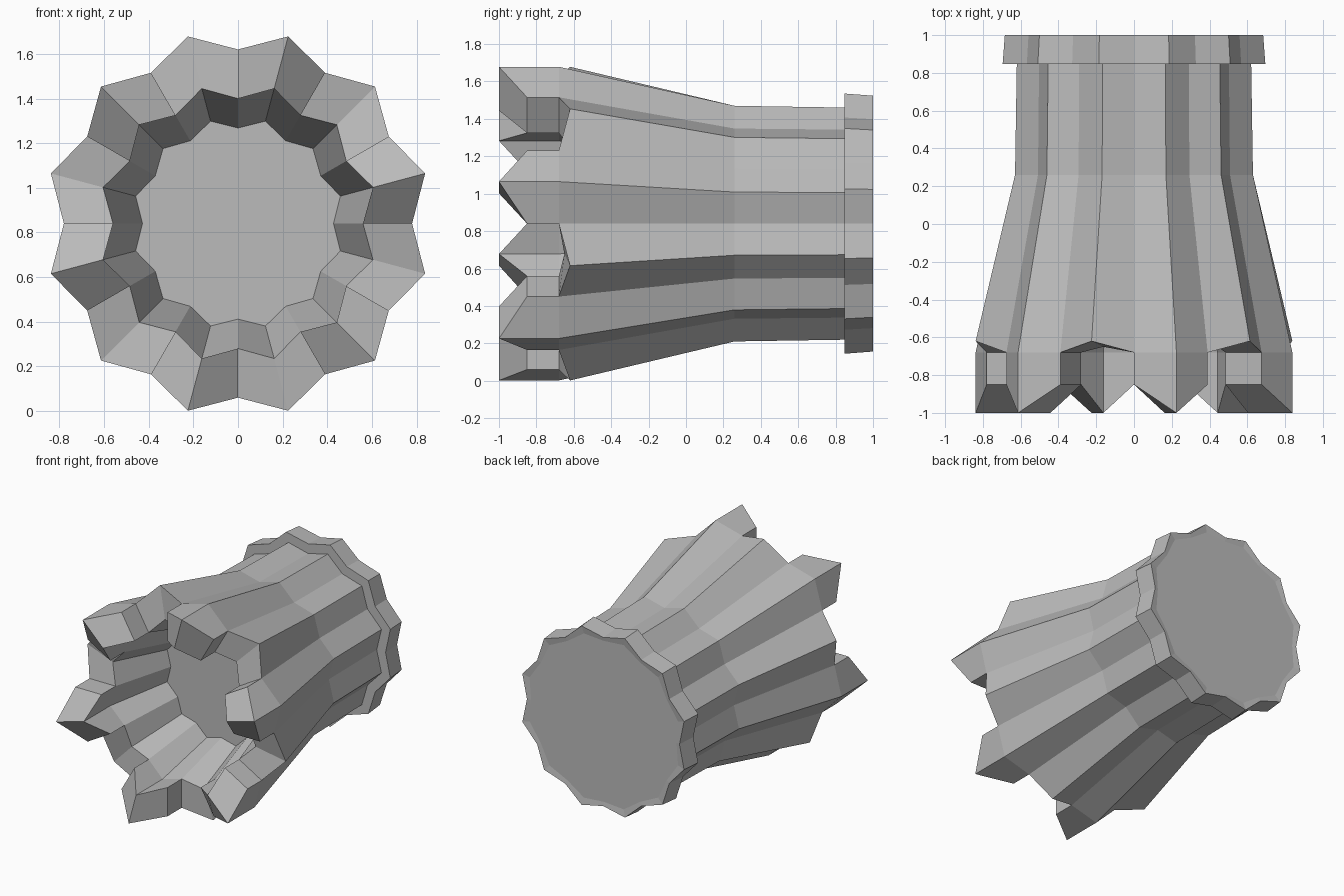
import bpy, bmesh
from math import sin, cos, radians

if "Cube" in bpy.data.objects:
    bpy.data.objects.remove(bpy.data.objects["Cube"], do_unlink=True)

AXIS_Z = 0.84
SIDES = 24          # alternating valleys (even) and ridges (odd)

grey = bpy.data.materials.new("plain_grey")
grey.use_nodes = True
COLOUR = (0.5, 0.5, 0.5, 1)
grey.diffuse_color = COLOUR
grey.node_tree.nodes["Principled BSDF"].inputs["Base Color"].default_value = COLOUR


def is_ridge(i):
    return i % 2 == 1


def is_tooth(i):
    """Every second ridge carries a tooth."""
    return i % 4 == 1


def ring(bm, ridge_r, valley_r, y, gap_y=None):
    """Fluted ring of vertices; gap_y moves the ridges without a tooth."""
    verts = []
    for i in range(SIDES):
        a = radians(15 * i)
        r = ridge_r if is_ridge(i) else valley_r
        depth = gap_y if gap_y is not None and is_ridge(i) and not is_tooth(i) else y
        verts.append(bm.verts.new((r * cos(a), depth, AXIS_Z + r * sin(a))))
    return verts


def bridge(bm, a, b, keep=lambda i: True):
    for i in range(SIDES):
        if keep(i):
            j = (i + 1) % SIDES
            bm.faces.new((a[i], a[j], b[j], b[i]))


def finish(bm, name):
    bmesh.ops.recalc_face_normals(bm, faces=bm.faces)
    mesh = bpy.data.meshes.new(name)
    bm.to_mesh(mesh)
    bm.free()
    mesh.materials.append(grey)
    bpy.context.collection.objects.link(bpy.data.objects.new(name, mesh))


# Fluted body with a hollow mouth
bm = bmesh.new()
back = ring(bm, 0.642, 0.58, 0.87)
waist = ring(bm, 0.652, 0.587, 0.26)
rim = ring(bm, 0.868, 0.78, -0.68, -0.62)
mouth = ring(bm, 0.626, 0.56, -0.68, -0.65)
floor = ring(bm, 0.475, 0.428, -0.2)
bm.faces.new(back)
bridge(bm, back, waist)
bridge(bm, waist, rim)
bridge(bm, rim, mouth, keep=lambda i: i % 4 > 1)
bridge(bm, mouth, floor)
bm.faces.new(floor)

# Pointed teeth around the mouth
for i in range(1, SIDES, 4):
    spots = (i - 1, i, i + 1)
    base = [rim[k] for k in spots] + [mouth[k] for k in reversed(spots)]
    tip = []
    for k, v in zip(spots + spots[::-1], base):
        tip.append(bm.verts.new((v.co.x, -1.0 if is_ridge(k) else -0.85, v.co.z)))
    for k in range(6):
        n = (k + 1) % 6
        bm.faces.new((base[k], base[n], tip[n], tip[k]))
    bm.faces.new((tip[0], tip[1], tip[4], tip[5]))
    bm.faces.new((tip[1], tip[2], tip[3], tip[4]))
finish(bm, "fluted_body")

# Rear flange with a shallow dished cap
bm = bmesh.new()
front = ring(bm, 0.72, 0.655, 0.847)
rear = ring(bm, 0.708, 0.645, 1.0)
dish = ring(bm, 0.65, 0.615, 0.993)
bm.faces.new(front)
bridge(bm, front, rear)
bridge(bm, rear, dish)
bm.faces.new(dish)
finish(bm, "rear_flange")
